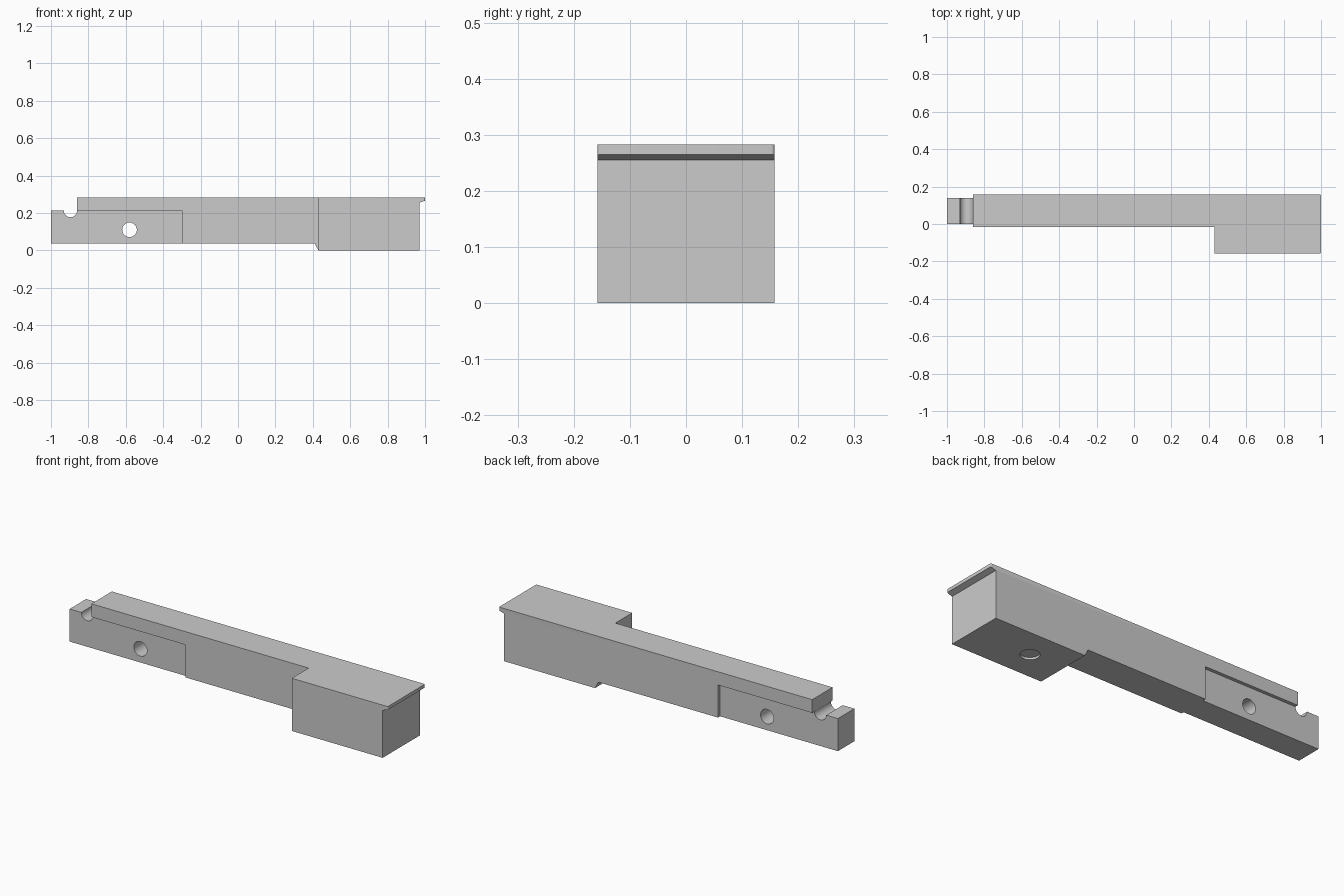
import bpy, bmesh, math
from mathutils import Vector

cube = bpy.data.objects.get("Cube")
if cube:
    bpy.data.objects.remove(cube, do_unlink=True)

grey = bpy.data.materials.new("plain_grey")
grey.use_nodes = True
GREY = (0.6, 0.6, 0.6, 1)
grey.diffuse_color = GREY
grey.node_tree.nodes["Principled BSDF"].inputs["Base Color"].default_value = GREY

TOP, SHELF, BASE = 0.283, 0.212, 0.037
BACK, FRONT, BAR_FRONT = 0.158, -0.158, -0.015


def extrude_profile(name, points, y0, y1):
    """Extrude an outline in the xz plane from y0 to y1."""
    bm = bmesh.new()
    face = bm.faces.new([bm.verts.new((x, y0, z)) for x, z in points])
    moved = bmesh.ops.extrude_face_region(bm, geom=[face])["geom"]
    verts = [v for v in moved if isinstance(v, bmesh.types.BMVert)]
    bmesh.ops.translate(bm, verts=verts, vec=(0, y1 - y0, 0))
    bmesh.ops.recalc_face_normals(bm, faces=bm.faces)
    mesh = bpy.data.meshes.new(name)
    bm.to_mesh(mesh)
    bm.free()
    mesh.materials.append(grey)
    obj = bpy.data.objects.new(name, mesh)
    bpy.context.collection.objects.link(obj)
    return obj


def cylinder(name, radius, depth, location, rotation=(0, 0, 0)):
    bpy.ops.mesh.primitive_cylinder_add(vertices=48, radius=radius, depth=depth,
                                        location=location, rotation=rotation)
    obj = bpy.context.object
    obj.name = name
    obj.data.materials.append(grey)
    return obj


def cut(target, cutter):
    """Subtract the cutter from the target, then discard it."""
    cutter.hide_render = True
    mod = target.modifiers.new("cut", "BOOLEAN")
    mod.operation = "DIFFERENCE"
    mod.solver = "EXACT"
    mod.object = cutter
    bpy.context.view_layer.objects.active = target
    bpy.ops.object.modifier_apply(modifier=mod.name)
    bpy.data.objects.remove(cutter, do_unlink=True)


def smooth(obj):
    bpy.ops.object.select_all(action="DESELECT")
    obj.select_set(True)
    bpy.context.view_layer.objects.active = obj
    bpy.ops.object.shade_smooth_by_angle(angle=math.radians(30))


# Bar and end block, with the end lip and the sloped step underneath
body = extrude_profile("bar_and_block", [
    (-0.86, SHELF), (-0.86, TOP), (1, TOP), (1, 0.265), (0.97, 0.255),
    (0.97, 0), (0.43, 0), (0.41, BASE), (-0.3, BASE), (-0.3, SHELF)],
    FRONT, BACK)

# Slightly rounded upright corners on the lip
bm = bmesh.new()
bm.from_mesh(body.data)
corners = [e for e in bm.edges if all(v.co.x > 0.99 for v in e.verts)
           and abs(e.verts[0].co.z - e.verts[1].co.z) > 0.01]
bmesh.ops.bevel(bm, geom=corners, offset=0.006, segments=4, profile=0.5,
                affect="EDGES")
bm.to_mesh(body.data)
bm.free()

# Narrow the bar ahead of the block
cut(body, extrude_profile("front_cutter", [
    (-1.1, -0.1), (0.43, -0.1), (0.43, 0.4), (-1.1, 0.4)], -0.3, BAR_FRONT))

# Shallow round recess under the block
cut(body, cylinder("recess_cutter", 0.047, 0.024, (0.63, 0, 0)))

# Thinner tongue with a rounded cross groove
groove_x, groove_r, steps = -0.896, 0.035, 20
groove = [(groove_x - groove_r * math.cos(math.pi * i / steps),
           SHELF - groove_r * math.sin(math.pi * i / steps))
          for i in range(steps + 1)]
tongue = extrude_profile("tongue", [(-1, BASE), (-1, SHELF)] + groove +
                         [(-0.3, SHELF), (-0.3, BASE)], 0, 0.14)

# Pivot hole through the tongue
cut(tongue, cylinder("hole_cutter", 0.039, 0.6, (-0.58, 0.07, 0.11),
                     (math.pi / 2, 0, 0)))

for part in (body, tongue):
    smooth(part)
